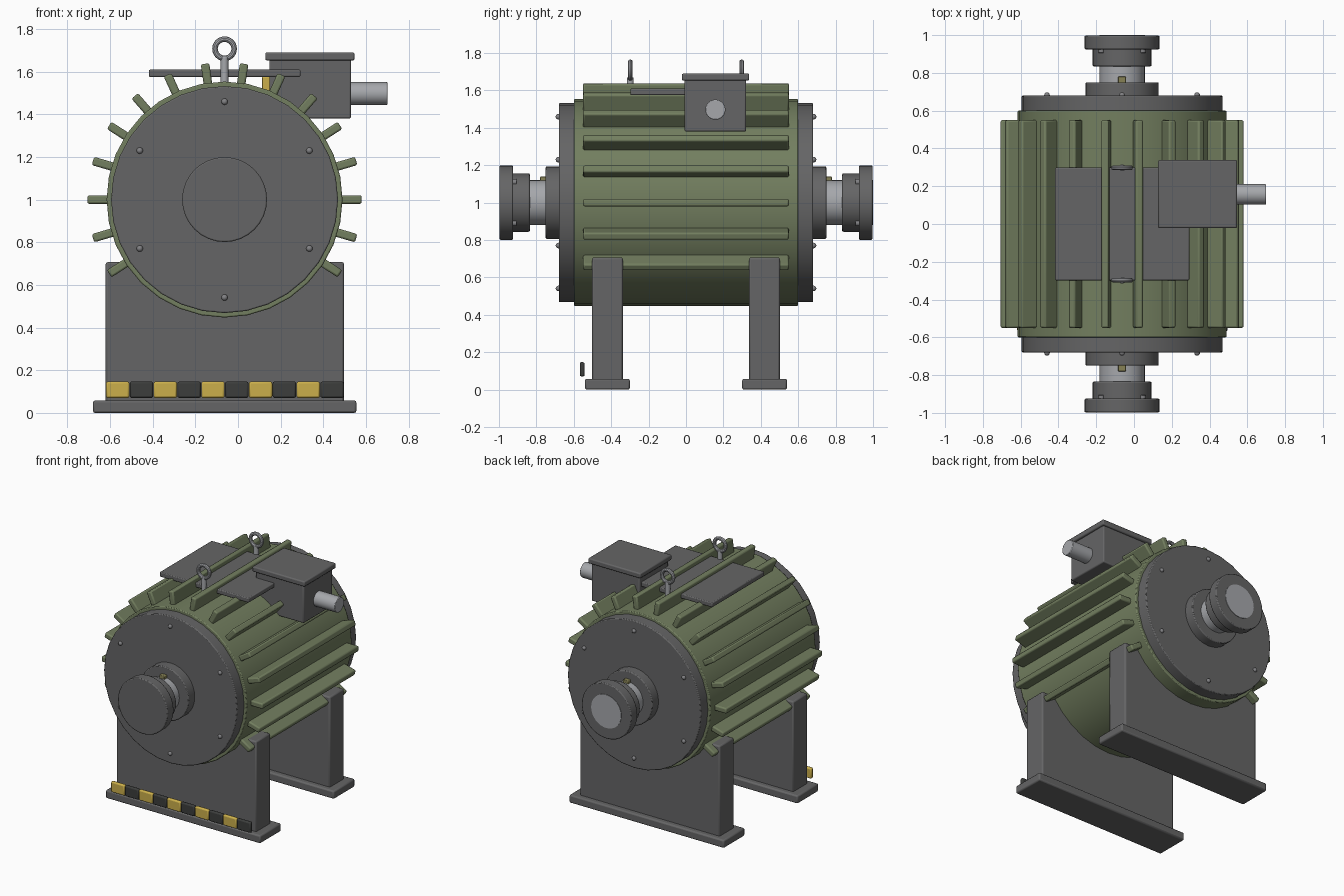
import bpy
from math import radians, sin, cos, pi
from mathutils import Matrix

cube = bpy.data.objects.get("Cube")
if cube:
    bpy.data.objects.remove(cube, do_unlink=True)


def material(name, r, g, b):
    m = bpy.data.materials.new(name)
    m.use_nodes = True
    m.diffuse_color = (r, g, b, 1)
    m.node_tree.nodes["Principled BSDF"].inputs["Base Color"].default_value = (r, g, b, 1)
    return m


green = material("olive green paint", 0.17, 0.21, 0.115)
gray = material("dark gray iron", 0.13, 0.13, 0.132)
steel = material("bright steel", 0.38, 0.39, 0.41)
bolt_steel = material("bolt steel", 0.22, 0.22, 0.23)
yellow = material("warning yellow", 0.6, 0.43, 0.07)
black = material("warning black", 0.045, 0.047, 0.045)
brass = material("key brass", 0.24, 0.22, 0.09)

CX, CZ = -0.063, 1.0      # motor axis


def finish(obj, name, mat, bevel=0.0, segments=2):
    obj.name = name
    obj.data.materials.append(mat)
    if bevel:
        mod = obj.modifiers.new("edge rounding", "BEVEL")
        mod.width = bevel
        mod.segments = segments
        mod.limit_method = "ANGLE"
        mod.angle_limit = radians(40)
    bpy.ops.object.shade_smooth_by_angle(angle=radians(35))
    return obj


def box(name, mat, x, y, z, bevel=0.008):
    """Box from (min, max) pairs."""
    bpy.ops.mesh.primitive_cube_add(size=1)
    obj = bpy.context.object
    spans = (x, y, z)
    size = Matrix.Diagonal([b - a for a, b in spans] + [1])
    obj.data.transform(size)
    obj.location = [(a + b) / 2 for a, b in spans]
    return finish(obj, name, mat, bevel)


def rod(name, mat, radius, start, end, across, axis="Y", bevel=0.006, sides=32):
    """Cylinder along an axis; across holds the two other coordinates."""
    bpy.ops.mesh.primitive_cylinder_add(vertices=sides, radius=radius, depth=abs(end - start))
    obj = bpy.context.object
    mid = (start + end) / 2
    a, b = across
    if axis == "Y":
        obj.data.transform(Matrix.Rotation(pi / 2, 4, "X"))
        obj.location = (a, mid, b)
    elif axis == "X":
        obj.data.transform(Matrix.Rotation(pi / 2, 4, "Y"))
        obj.location = (mid, a, b)
    else:
        obj.location = (a, b, mid)
    return finish(obj, name, mat, bevel)


axis_at = (CX, CZ)

# Housing barrel and cooling fins, leaving the underside bare
rod("housing", green, 0.553, -0.6, 0.6, axis_at)
for i in range(-2, 14):
    if i > 13:
        continue
    angle = 2 * pi * i / 22
    fin = box("cooling_fin", green, (0.53, 0.643), (-0.55, 0.55), (-0.02, 0.02), 0.009)
    fin.rotation_euler.y = -angle
    r = 0.5865
    fin.location = (CX + r * cos(angle), 0, CZ + r * sin(angle))

# End caps, bearing bosses, shafts and couplings at both ends
for side, end in ((-1, "front"), (1, "back")):
    rod(end + "_end_cap", gray, 0.532, side * 0.58, side * 0.68, axis_at)
    rod(end + "_bearing_boss", gray, 0.194, side * 0.66, side * 0.75, axis_at)
    shaft_end = 0.9 if side < 0 else 1.0
    rod(end + "_shaft", steel, 0.12, side * 0.7, side * shaft_end, axis_at, bevel=0)
    rod(end + "_coupling_hub", gray, 0.156, side * 0.835, side * 0.94, axis_at)
    rod(end + "_coupling_flange", gray, 0.199, side * 0.925, side * 0.997, axis_at)
    ys = sorted((side * 0.72, side * 0.78))
    box(end + "_shaft_key", brass, (CX - 0.021, CX + 0.021), ys, (1.09, 1.14), 0.004)
    for k in range(4):
        a = pi / 4 + k * pi / 2
        rod(end + "_coupling_bolt", bolt_steel, 0.016, side * 0.905, side * 0.93,
            (CX + 0.155 * cos(a), CZ + 0.155 * sin(a)), bevel=0.003, sides=12)
    for k in range(6):
        a = pi / 2 + k * pi / 3
        bpy.ops.mesh.primitive_uv_sphere_add(segments=12, ring_count=8, radius=0.015)
        bolt = bpy.context.object
        bolt.location = (CX + 0.459 * cos(a), side * 0.682, CZ + 0.459 * sin(a))
        finish(bolt, end + "_cap_bolt", bolt_steel)

    # Support foot with its base plate
    y = side * 0.42
    box(end + "_foot", gray, (-0.62, 0.497), (y - 0.082, y + 0.082), (0.03, 0.707), 0.01)
    box(end + "_base_plate", gray, (-0.68, 0.555), (y - 0.12, y + 0.12), (0.0, 0.058), 0.01)

    # Lifting eye
    y = side * 0.298
    rod(end + "_lifting_eye_stem", steel, 0.018, 1.53, 1.67, (CX, y), "Z", 0.003, 16)
    bpy.ops.mesh.primitive_torus_add(major_radius=0.045, minor_radius=0.013,
                                     major_segments=24, minor_segments=10)
    ring = bpy.context.object
    ring.data.transform(Matrix.Rotation(pi / 2, 4, "X"))
    ring.location = (CX, y, 1.707)
    finish(ring, end + "_lifting_eye_ring", steel)

# Warning blocks along the front foot
width = 1.117 / 10
for i in range(10):
    x = -0.62 + i * width
    box("warning_block", black if i % 2 else yellow,
        (x + 0.001, x + width - 0.001), (-0.568, -0.542), (0.07, 0.147), 0.009)

# Top cover plate
box("top_plate", gray, (-0.418, 0.293), (-0.298, 0.298), (1.575, 1.609), 0.006)

# Terminal box with lid, cable outlet and label
box("terminal_box", gray, (0.147, 0.53), (-0.008, 0.322), (1.38, 1.66))
box("terminal_box_lid", gray, (0.128, 0.546), (-0.022, 0.338), (1.652, 1.69))
rod("cable_outlet", steel, 0.054, 0.5, 0.7, (0.157, 1.497), "X", 0.004, 24)
box("terminal_label", yellow, (0.112, 0.15), (0.08, 0.23), (1.48, 1.575), 0.004)
